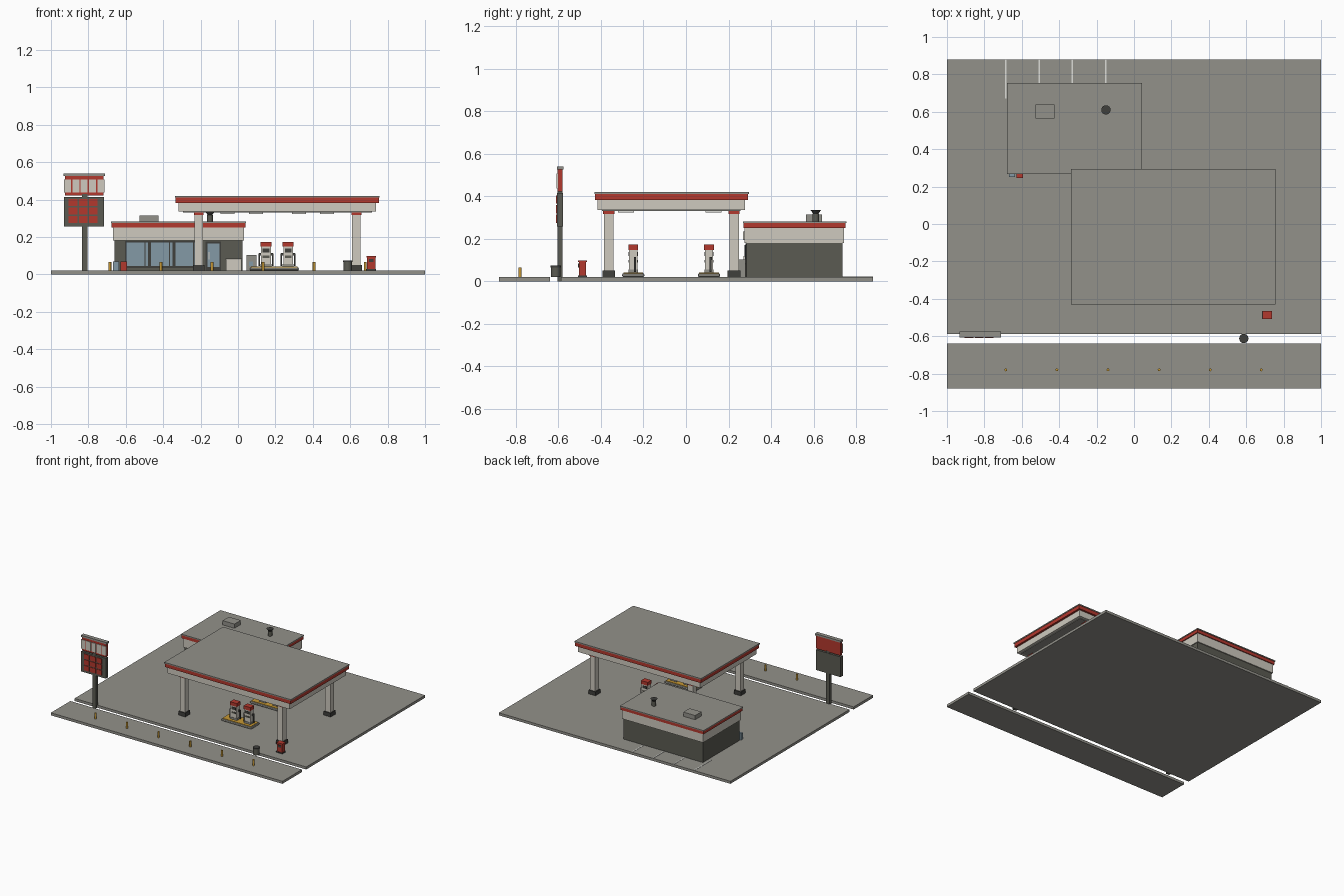
import bpy, bmesh, math
from mathutils import Vector

if "Cube" in bpy.data.objects:
    bpy.data.objects.remove(bpy.data.objects["Cube"])


def mat(name, r, g, b):
    m = bpy.data.materials.new(name)
    m.diffuse_color = (r, g, b, 1)
    m.use_nodes = True
    m.node_tree.nodes["Principled BSDF"].inputs["Base Color"].default_value = m.diffuse_color
    return m


CONCRETE = mat("concrete_grey", 0.29, 0.285, 0.255)
CREAM = mat("cream_panel", 0.62, 0.59, 0.52)
RED = mat("sign_red", 0.45, 0.04, 0.027)
DARK = mat("wall_dark_grey", 0.105, 0.105, 0.085)
BLACK = mat("charcoal", 0.05, 0.05, 0.045)
GLASS = mat("window_blue", 0.23, 0.32, 0.38)
YELLOW = mat("safety_yellow", 0.58, 0.32, 0.035)
WHITE = mat("line_white", 0.72, 0.72, 0.68)


def finish(name, bm, m):
    me = bpy.data.meshes.new(name)
    bm.to_mesh(me)
    bm.free()
    me.materials.append(m)
    ob = bpy.data.objects.new(name, me)
    bpy.context.collection.objects.link(ob)
    return ob


def box(name, x, y, z, m):
    """Box from (min, max) pairs on each axis."""
    bm = bmesh.new()
    bmesh.ops.create_cube(bm, size=1)
    for v in bm.verts:
        v.co = Vector([(a + b) / 2 + c * (b - a) for c, (a, b) in zip(v.co, (x, y, z))])
    return finish(name, bm, m)


def cyl(name, x, y, z, r1, m, r2=None, n=16):
    bm = bmesh.new()
    bmesh.ops.create_cone(bm, cap_ends=True, segments=n, radius1=r1,
                          radius2=r1 if r2 is None else r2, depth=z[1] - z[0])
    bmesh.ops.translate(bm, vec=(x, y, sum(z) / 2), verts=bm.verts)
    ob = finish(name, bm, m)
    for p in ob.data.polygons:
        p.use_smooth = abs(p.normal.z) < 0.9
    ob.data.set_sharp_from_angle(angle=math.radians(40))
    return ob


def around(c, w):
    return (c - w / 2, c + w / 2)


G = 0.02  # ground level

# Forecourt and pavement
box("forecourt_slab", (-1, 1), (-0.587, 0.88), (0, G), CONCRETE)
box("pavement_slab", (-1, 1), (-0.88, -0.64), (0, G), CONCRETE)
for i, x in enumerate((-0.685, -0.507, -0.329, -0.15)):
    box(f"parking_line_{i}", around(x, 0.008), (0.67, 0.88), (G, G + 0.002), WHITE)
for i in range(6):
    cyl(f"bollard_{i}", -0.685 + i * 0.273, -0.78, (G, 0.066), 0.0075, YELLOW, n=12)

# Shop building
box("shop_walls", (-0.66, 0.025), (0.285, 0.735), (G, 0.185), DARK)
box("shop_fascia", (-0.668, 0.032), (0.275, 0.743), (0.18, 0.25), CREAM)
box("shop_red_band", (-0.676, 0.04), (0.27, 0.75), (0.25, 0.274), RED)
box("shop_roof", (-0.68, 0.043), (0.268, 0.755), (0.274, 0.282), CONCRETE)
box("shop_window_frame", (-0.605, -0.21), (0.28, 0.286), (0.035, 0.178), BLACK)
for i in range(3):
    x = -0.595 + i * 0.13
    box(f"shop_window_{i}", (x, x + 0.115), (0.277, 0.286), (0.045, 0.17), GLASS)
    box(f"window_mullion_{i}", around(x + 0.098, 0.005), (0.275, 0.28), (0.045, 0.17), BLACK)
box("door_frame", (-0.175, -0.09), (0.28, 0.286), (G, 0.175), BLACK)
box("door_glass", (-0.163, -0.1), (0.277, 0.286), (0.04, 0.165), GLASS)
box("door_handle", (-0.158, -0.153), (0.271, 0.278), (0.08, 0.12), CREAM)
box("door_sign", (-0.185, -0.08), (0.268, 0.276), (0.195, 0.235), CREAM)

# Rooftop equipment
box("roof_air_unit", (-0.527, -0.425), (0.563, 0.64), (0.28, 0.315), CONCRETE)
cyl("roof_vent_pipe", -0.15, 0.61, (0.28, 0.318), 0.016, DARK)
cyl("roof_vent_cap", -0.15, 0.61, (0.316, 0.335), 0.01, BLACK, r2=0.025)

# Machines along the shop front
box("blue_vending_machine", (-0.667, -0.636), (0.25, 0.274), (G, 0.07), GLASS)
box("red_vending_machine", (-0.627, -0.594), (0.247, 0.275), (G, 0.07), RED)
box("ice_chest", (-0.065, 0.02), (0.24, 0.283), (G, 0.085), CREAM)
box("ice_chest_lid", (-0.067, 0.022), (0.238, 0.283), (0.08, 0.086), CONCRETE)
box("service_cabinet", (0.045, 0.1), (0.245, 0.28), (G, 0.103), CONCRETE)
box("service_cabinet_panel", (0.06, 0.08), (0.241, 0.246), (0.045, 0.07), GLASS)

# Canopy
box("canopy_fascia", (-0.317, 0.738), (-0.417, 0.277), (0.335, 0.385), CREAM)
box("canopy_soffit", (-0.295, 0.716), (-0.395, 0.255), (0.331, 0.336), CONCRETE)
box("canopy_red_band", (-0.333, 0.754), (-0.427, 0.292), (0.383, 0.411), RED)
box("canopy_roof", (-0.336, 0.757), (-0.43, 0.295), (0.411, 0.42), CONCRETE)
for i, x in enumerate((-0.055, 0.095, 0.325, 0.475)):
    for j, y in enumerate((-0.282, 0.13)):
        box(f"canopy_light_{i}_{j}", around(x, 0.075), around(y, 0.075), (0.324, 0.332), WHITE)
for i, x in enumerate((-0.21, 0.633)):
    for j, y in enumerate((-0.363, 0.226)):
        n = f"{i}_{j}"
        box("column_" + n, around(x, 0.045), around(y, 0.045), (G, 0.335), CREAM)
        box("column_base_" + n, around(x, 0.06), around(y, 0.06), (G, 0.05), BLACK)
        box("column_collar_" + n, around(x, 0.053), around(y, 0.053), (0.317, 0.333), RED)

# Pump islands, two pumps on each
for j, y in enumerate((-0.248, 0.108)):
    isl = box(f"pump_island_{j}", (0.062, 0.325), around(y, 0.105), (G, 0.038), CONCRETE)
    bev = isl.modifiers.new("rounded_ends", 'BEVEL')
    bev.width, bev.segments = 0.008, 2
    box(f"island_yellow_top_{j}", (0.07, 0.317), around(y, 0.092), (0.037, 0.041), YELLOW)
    for i, x in enumerate((0.15, 0.268)):
        n = f"{j}_{i}"
        box("pump_base_" + n, around(x, 0.058), around(y, 0.044), (0.04, 0.055), CONCRETE)
        box("pump_body_" + n, around(x, 0.052), around(y, 0.038), (0.055, 0.15), CREAM)
        box("pump_cap_" + n, around(x, 0.058), around(y, 0.046), (0.148, 0.174), RED)
        for s in (-1, 1):
            f = y + s * 0.019
            k = f"{n}_{'front' if s < 0 else 'back'}"
            box("pump_screen_" + k, around(x, 0.036), around(f, 0.006), (0.118, 0.138), BLACK)
            box("pump_keypad_" + k, around(x, 0.036), around(f, 0.006), (0.088, 0.1), DARK)
            # hoses with nozzle on either flank
            hx = x + s * 0.036
            box("pump_hose_" + k, around(hx, 0.007), around(y + s * 0.008, 0.009), (0.045, 0.112), BLACK)
            box("pump_nozzle_" + k, around(x + s * 0.03, 0.014), around(y + s * 0.008, 0.011), (0.1, 0.115), BLACK)

# Roadside sign
box("sign_pole", (-0.834, -0.805), (-0.605, -0.58), (0, 0.43), DARK)
box("sign_price_board", (-0.93, -0.717), (-0.606, -0.578), (0.257, 0.415), DARK)
for r in range(3):
    for c in range(3):
        x, z = -0.905 + c * 0.054, 0.275 + r * 0.045
        box(f"price_tile_{r}_{c}", (x, x + 0.047), (-0.61, -0.605), (z, z + 0.038), RED)
box("sign_head", (-0.926, -0.718), (-0.603, -0.581), (0.423, 0.53), RED)
for i in range(5):
    x = -0.93 + i * 0.0445
    box(f"sign_tile_{i}", (x, x + 0.037), (-0.608, -0.602), (0.437, 0.508), CREAM)
box("sign_cap", (-0.932, -0.71), (-0.607, -0.576), (0.526, 0.54), CONCRETE)

# Air station and bin near the road
box("air_station_base", (0.685, 0.738), (-0.507, -0.466), (G, 0.028), BLACK)
box("air_station_body", (0.69, 0.735), (-0.504, -0.469), (0.028, 0.094), RED)
box("air_station_cap", (0.687, 0.738), (-0.507, -0.466), (0.09, 0.098), RED)
box("air_station_panel", (0.7, 0.725), (-0.508, -0.503), (0.065, 0.083), BLACK)
cyl("litter_bin", 0.587, -0.612, (G, 0.068), 0.023, DARK)
cyl("litter_bin_lid", 0.587, -0.612, (0.066, 0.075), 0.025, BLACK)
